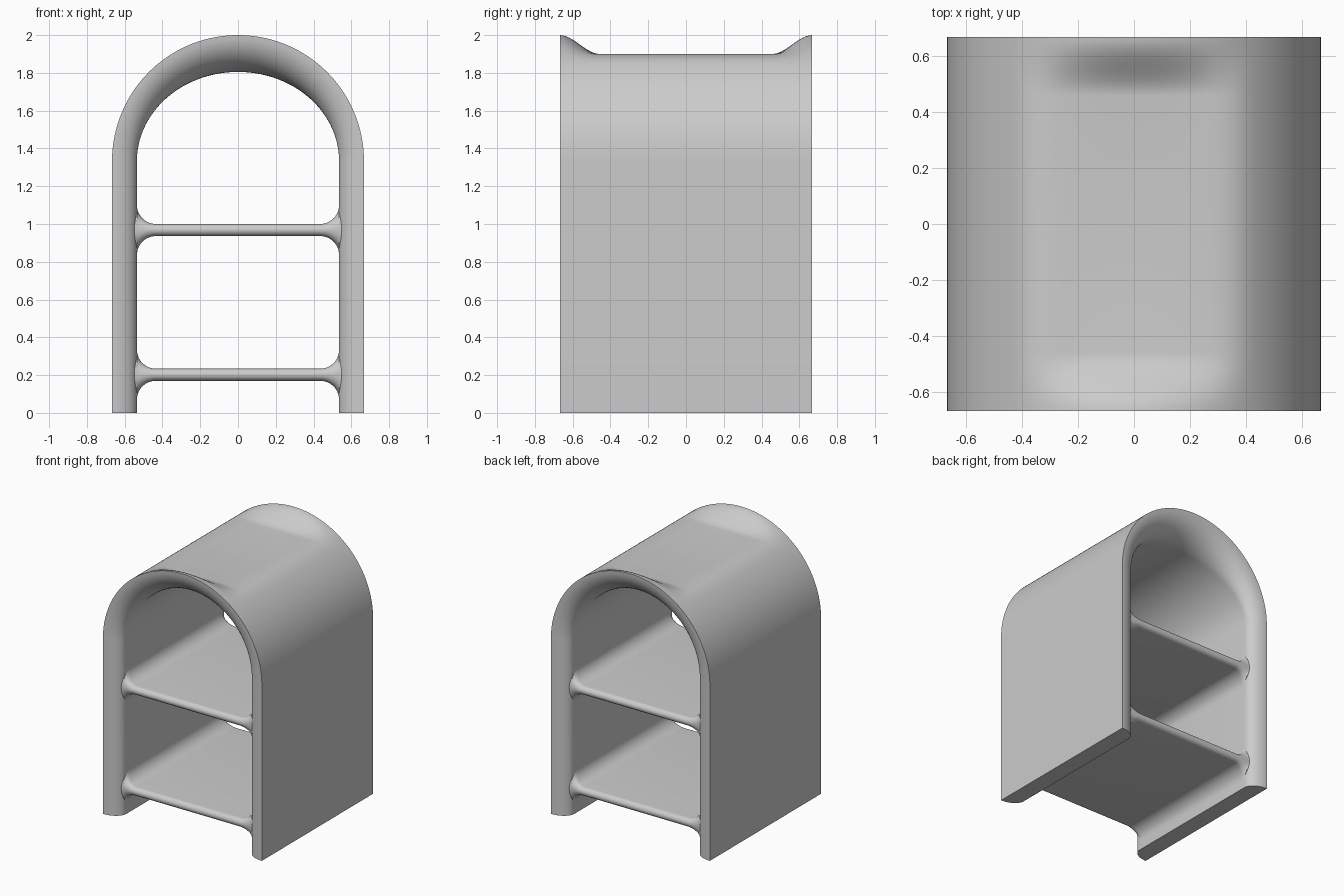
import bpy, bmesh
from math import sin, cos, pi, sqrt

if "Cube" in bpy.data.objects:
    bpy.data.objects.remove(bpy.data.objects["Cube"])

R, SPRING = 0.667, 1.333       # outer arch radius and springing height
IN_X, IN_Z = 0.535, 0.472      # inner arch half width and rise


def loft(name, loops):
    """Skin a row of closed loops and cap both ends."""
    bm = bmesh.new()
    rows = [[bm.verts.new(p) for p in loop] for loop in loops]
    n = len(rows[0])
    for a, b in zip(rows, rows[1:]):
        for i in range(n):
            j = (i + 1) % n
            bm.faces.new((a[i], a[j], b[j], b[i]))
    bm.faces.new(rows[0])
    bm.faces.new(rows[-1][::-1])
    bmesh.ops.recalc_face_normals(bm, faces=bm.faces)
    mesh = bpy.data.meshes.new(name)
    bm.to_mesh(mesh)
    bm.free()
    ob = bpy.data.objects.new(name, mesh)
    bpy.context.collection.objects.link(ob)
    bpy.context.view_layer.objects.active = ob
    ob.select_set(True)
    bpy.ops.object.shade_smooth_by_angle(angle=0.7)
    ob.select_set(False)
    return ob


def smooth_min(a, b, k):
    h = max(k - abs(a - b), 0) / k
    return min(a, b) - h * h * k / 4


def roof_dip(y):
    """0 at the open ends, 1 over the flat middle of the roof."""
    t = min(max((R - abs(y)) / 0.21, 0), 1)
    return t * t * (3 - 2 * t)


def outer_point(c, s, base, y):
    x, z = R * c, base + R * s
    if z > 1.7:
        z += (smooth_min(z, 1.9, 0.045) - z) * roof_dip(y)
    return (x, y, z)


def shell_loop(c, s, base):
    """Wall section: outer skin, then inner skin with rounded rims."""
    ys = [-R + 0.21 * i / 12 for i in range(13)]
    ys += [-y for y in reversed(ys)]
    loop = [outer_point(c, s, base, y) for y in ys]
    depth = 0.09 + 0.14 * s * s
    rim = [(1 - cos(t * pi / 24), sin(t * pi / 24)) for t in range(1, 13)]
    inner = []
    for d, k in rim:
        x = c * (R + (IN_X - R) * k)
        z = base + s * (R + (IN_Z - R) * k)
        inner.append((x, R - depth * d, z))
    return loop + inner + [(x, -y, z) for x, y, z in reversed(inner)]


# Arched shell with open ends
N = 80
stations = [(1, 0, 0)]
stations += [(cos(pi * i / N), sin(pi * i / N), SPRING) for i in range(N + 1)]
stations += [(-1, 0, 0)]
loft("arched_shell", [shell_loop(*st) for st in stations])


def shelf_loop(x, zc):
    """Shelf section with bullnose ends, flaring where it meets the walls."""
    r = 0.1
    t = min(max((abs(x) - (IN_X - r)) / r, 0), 1)
    flare = r * (1 - sqrt(max(1 - t * t, 0)))
    half, nose, end = 0.032 + flare, 0.035 + 0.6 * flare, 0.617
    front = []
    for i in range(17):
        a = -pi / 2 + pi * i / 16
        front.append((x, end - nose + nose * cos(a), zc + half * sin(a)))
    return front + [(px, -py, pz) for px, py, pz in reversed(front)]


# Two shelves with coved joints
half_x = [IN_X - 0.1 + 0.1 * sin(pi / 2 * i / 12) for i in range(13)] + [0.56]
xs = [-x for x in reversed(half_x)] + half_x
for name, zc in (("lower_shelf", 0.202), ("upper_shelf", 0.968)):
    loft(name, [shelf_loop(x, zc) for x in xs])
